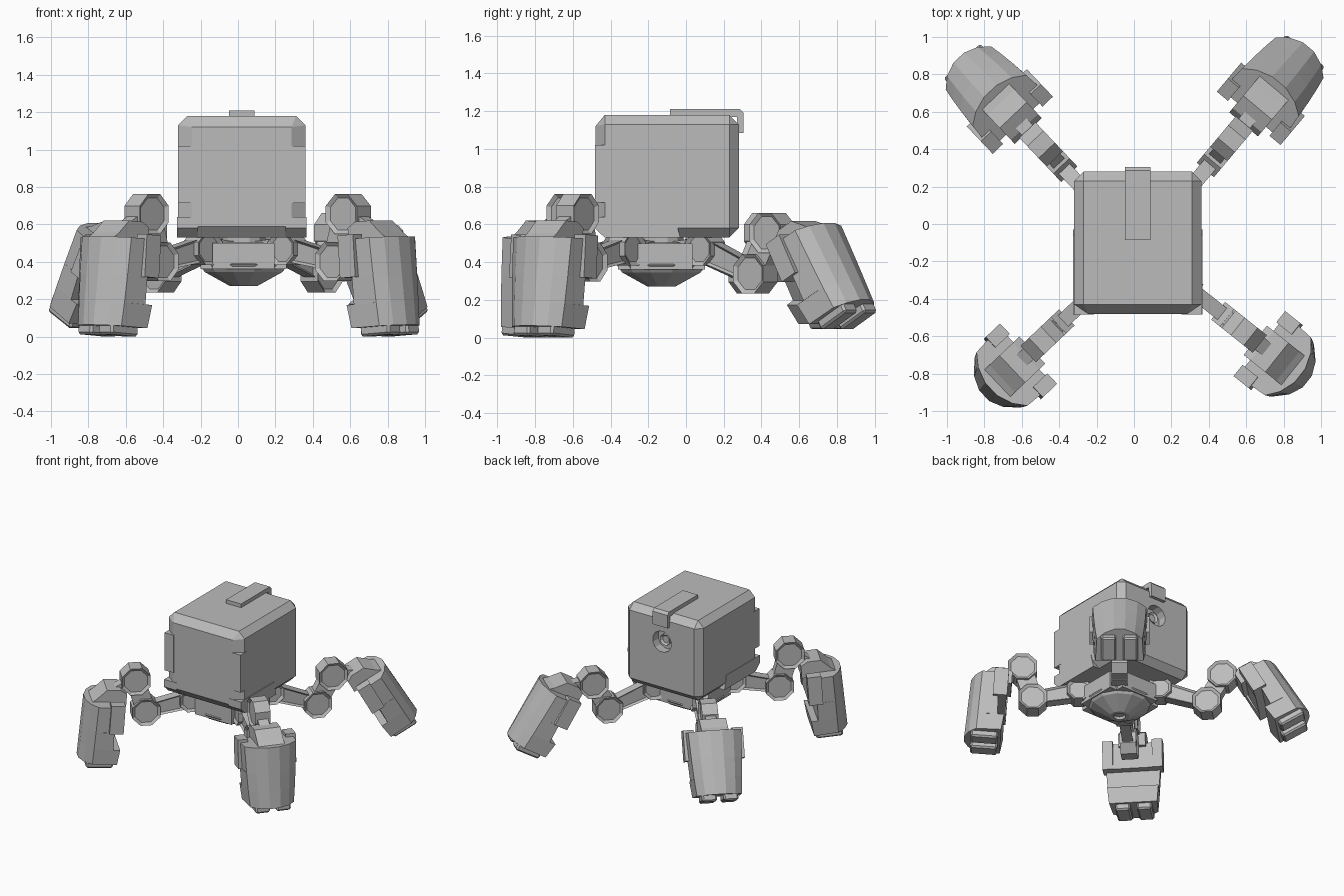
import bpy, bmesh
from math import cos, sin, pi, radians
from mathutils import Matrix, Vector

if "Cube" in bpy.data.objects:
    bpy.data.objects.remove(bpy.data.objects["Cube"])

GREY = (0.5, 0.5, 0.5, 1)
grey = bpy.data.materials.new("plain_grey")
grey.use_nodes = True
grey.diffuse_color = GREY
grey.node_tree.nodes["Principled BSDF"].inputs["Base Color"].default_value = GREY


def finish(name, bm, matrix=Matrix()):
    bmesh.ops.remove_doubles(bm, verts=bm.verts, dist=0.0002)
    bmesh.ops.recalc_face_normals(bm, faces=bm.faces)
    mesh = bpy.data.meshes.new(name)
    bm.to_mesh(mesh)
    bm.free()
    mesh.materials.append(grey)
    ob = bpy.data.objects.new(name, mesh)
    ob.matrix_world = matrix
    bpy.context.collection.objects.link(ob)
    return ob


def loft(name, rings, matrix=Matrix()):
    """Skin a list of equal-length point rings and cap both ends."""
    bm = bmesh.new()
    rows = [[bm.verts.new(p) for p in ring] for ring in rings]
    n = len(rows[0])
    for a, b in zip(rows, rows[1:]):
        for i in range(n):
            j = (i + 1) % n
            bm.faces.new((a[i], a[j], b[j], b[i]))
    bm.faces.new(rows[0])
    bm.faces.new(rows[-1])
    return finish(name, bm, matrix)


def prism(name, profile, half, matrix=Matrix(), inset=0):
    """Extrude an x-z profile along y, with optional recessed end faces."""
    bm = bmesh.new()
    a, b = ([bm.verts.new((x, y, z)) for x, z in profile] for y in (-half, half))
    ends = [bm.faces.new(a), bm.faces.new(b)]
    for i in range(len(a)):
        j = (i + 1) % len(a)
        bm.faces.new((a[i], a[j], b[j], b[i]))
    bmesh.ops.recalc_face_normals(bm, faces=bm.faces)
    if inset:
        bmesh.ops.inset_individual(bm, faces=ends, thickness=inset, depth=-0.015)
    return finish(name, bm, matrix)


def box(name, low, high, matrix=Matrix(), chamfer=0):
    bm = bmesh.new()
    bmesh.ops.create_cube(bm, size=1)
    for v in bm.verts:
        v.co = [h if c > 0 else l for c, l, h in zip(v.co, low, high)]
    if chamfer:
        bmesh.ops.bevel(bm, geom=bm.edges[:], offset=chamfer, segments=1,
                        profile=0.5, affect='EDGES')
    return finish(name, bm, matrix)


def polygon(radius, n, cx=0, cz=0):
    return [(cx + radius * cos((i + 0.5) * 2 * pi / n),
             cz + radius * sin((i + 0.5) * 2 * pi / n)) for i in range(n)]


def lathe(name, steps, n, matrix):
    return loft(name, [[(x, y, z) for x, y in polygon(r, n)] for r, z in steps], matrix)


def beam(name, p, q, h0, h1, half, matrix, inset=0):
    p, q = Vector(p), Vector(q)
    side = Vector((p.y - q.y, q.x - p.x)).normalized()
    pts = [p + side * h0, q + side * h1, q - side * h1, p - side * h0]
    prism(name, pts, half, matrix, inset)


# Boxy body, with a wider chamfer round the front panel and a socket in the back
CX = 0.02
middle = Matrix.Translation((CX, 0, 0))
body = box("body", (-0.34, -0.48, 0.53), (0.34, 0.28, 1.18), middle, 0.05)
for v in body.data.vertices:
    if v.co.y < -0.479:
        v.co.x *= 0.92
        v.co.z = 0.855 + 0.965 * (v.co.z - 0.855)
socket_at = Matrix.Translation((CX, 0.28, 0.95))
cutter = prism("socket_cutter", polygon(0.085, 12), 0.07, socket_at)
cutter.hide_render = True
cut = body.modifiers.new("socket", 'BOOLEAN')
cut.operation, cut.object, cut.solver = 'DIFFERENCE', cutter, 'EXACT'
bpy.context.view_layer.objects.active = body
bpy.ops.object.modifier_apply(modifier="socket")
bpy.data.objects.remove(cutter)
prism("socket_plug", polygon(0.045, 8), 0.02,
      socket_at @ Matrix.Translation((0, -0.055, 0)), 0.015)

# Strip over the top and down the back; x of the profile runs along y
turn = Matrix.Rotation(pi / 2, 4, 'Z')
prism("top_strip", [(-0.085, 1.17), (-0.085, 1.21), (0.285, 1.21), (0.305, 1.19),
                    (0.305, 1.085), (0.27, 1.085), (0.27, 1.17)], 0.067, middle @ turn)

# Front corner guards and lower side skirts
for side, s in (("left", 1), ("right", -1)):
    x0, x1 = sorted((s * 0.26, s * 0.342))
    box(side + "_corner_guard", (x0, -0.483, 0.715), (x1, -0.395, 1.02), middle)
    prism(side + "_skirt", [(-0.484, 0.58), (-0.484, 0.64), (-0.06, 0.64),
                            (-0.03, 0.53), (-0.43, 0.53)], 0.055,
          Matrix.Translation((CX + s * 0.29, 0, 0)) @ turn)

# Hub below the body
hub = Matrix.Translation((0.03, -0.13, 0))
lathe("hub_neck", [(0.12, 0.48), (0.12, 0.56)], 12, hub)
lathe("hub_ring", [(0.17, 0.37), (0.17, 0.505)], 24, hub)
for i in range(4):
    box("hub_panel", (0.1, -0.165, 0.362), (0.23, 0.165, 0.5),
        hub @ Matrix.Rotation(i * pi / 2, 4, 'Z'))
lathe("hub_dome", [(0.2, 0.42), (0.245, 0.385), (0.215, 0.345), (0.075, 0.27),
                   (0.045, 0.27), (0.04, 0.29)], 12, hub)


def foot_ring(z, inner, outer, w):
    base = 0.12
    arc = [(0.68, 0.94), (0.88, 0.63), (1, 0.22)]
    half = [(inner, w)] + [(base + f * (outer - base), g * w) for f, g in arc]
    return [(x, y, z) for x, y in half] + [(x, -y, z) for x, y in reversed(half)]


def foot(name, m):
    # Straight tapered shell, faceted outside and stepped inside
    loft(name + "_shell", [foot_ring(*r) for r in (
        (-0.145, 0.11, 0.37, 0.21), (-0.35, 0.10, 0.378, 0.2),
        (-0.35, 0.16, 0.378, 0.2), (-0.495, 0.155, 0.383, 0.19),
        (-0.495, 0.105, 0.383, 0.19), (-0.62, 0.12, 0.388, 0.178))], m)
    # Raised ankle block, arm to the joint, side plates and toes
    prism(name + "_ankle", [(0.07, -0.18), (0.07, -0.08), (0.12, -0.05),
                            (0.22, -0.05), (0.29, -0.12), (0.33, -0.15)], 0.1, m)
    prism(name + "_ankle_arm", [(0, 0.05), (0.15, -0.05), (0.15, -0.14),
                                (0, -0.06)], 0.04, m)
    for s in (-1, 1):
        y0, y1 = sorted((s * 0.145, s * 0.222))
        box(name + "_side_plate", (0.095, y0, -0.35), (0.2, y1, -0.122), m)
        y0, y1 = sorted((s * 0.025, s * 0.135))
        box(name + "_toe", (0.14, y0, -0.667), (0.34, y1, -0.6), m, 0.012)


def leg(name, angle, knee, elbow, tilt):
    m = hub @ Matrix.Rotation(radians(angle), 4, 'Z')
    hip = (0.30, 0.47)
    beam(name + "_hip_bracket", (0.12, 0.45), hip, 0.06, 0.06, 0.042, m)
    beam(name + "_thigh", hip, knee, 0.065, 0.05, 0.04, m, 0.018)
    beam(name + "_shank", knee, elbow, 0.07, 0.07, 0.04, m)
    for part, at, r in (("hip", hip, 0.095), ("knee", knee, 0.112), ("elbow", elbow, 0.115)):
        prism(name + "_" + part + "_joint", polygon(r, 8, *at), 0.06, m, 0.022)
    foot(name + "_foot", m @ Matrix.Translation((elbow[0], 0, elbow[1]))
         @ Matrix.Rotation(radians(-tilt), 4, 'Y'))


# Upright front legs and splayed back legs
leg("front_left", -38.5, (0.64, 0.40), (0.715, 0.655), 4)
leg("front_right", 223.5, (0.64, 0.40), (0.715, 0.655), 4)
leg("back_left", 50, (0.65, 0.338), (0.765, 0.555), 29)
leg("back_right", 133.5, (0.65, 0.338), (0.765, 0.555), 29)
